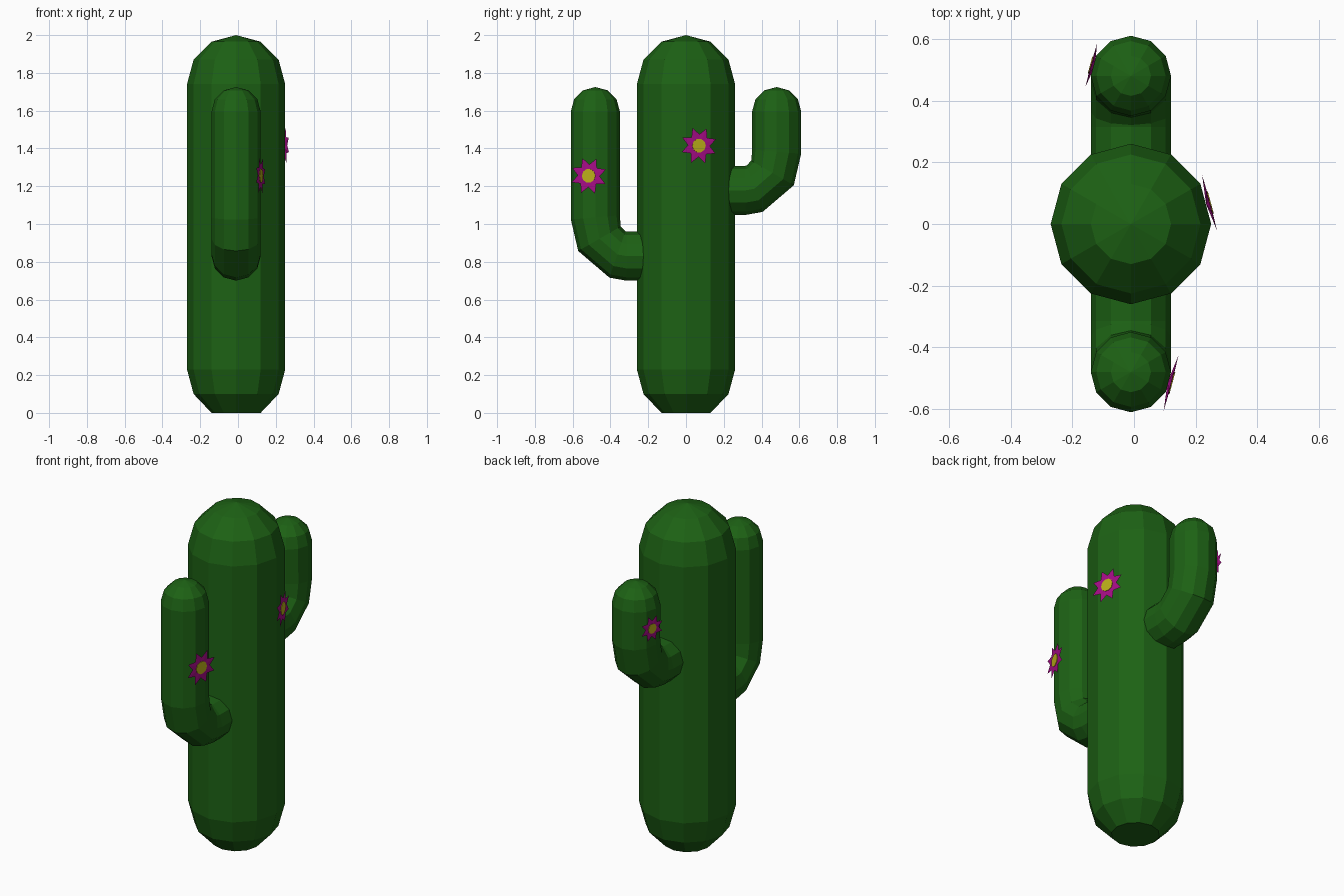
import bpy, bmesh
from math import sin, cos, pi, radians
from mathutils import Vector

if "Cube" in bpy.data.objects:
    bpy.data.objects.remove(bpy.data.objects["Cube"])

CX = -0.01   # trunk axis sits slightly left of the overall centre
SIDES = 12


def material(name, rgb):
    m = bpy.data.materials.new(name)
    m.diffuse_color = (*rgb, 1)
    m.use_nodes = True
    m.node_tree.nodes["Principled BSDF"].inputs["Base Color"].default_value = m.diffuse_color
    return m


GREEN = material("cactus_green", (0.012, 0.12, 0.007))
PINK = material("petal_pink", (0.38, 0.004, 0.24))
YELLOW = material("flower_yellow", (0.5, 0.43, 0.01))


def finish(name, bm, mats):
    bmesh.ops.recalc_face_normals(bm, faces=bm.faces)
    me = bpy.data.meshes.new(name)
    bm.to_mesh(me)
    bm.free()
    for m in mats:
        me.materials.append(m)
    ob = bpy.data.objects.new(name, me)
    bpy.context.collection.objects.link(ob)
    return ob


def tube(name, rings, tip):
    """Loft 12-sided rings (y, z, tilt in degrees, radius) and close at a tip."""
    bm = bmesh.new()
    loops = []
    for y, z, tilt, r in rings:
        t = radians(tilt)
        loop = []
        for i in range(SIDES):
            a = 2 * pi * i / SIDES
            u, v = r * cos(a), r * sin(a)
            loop.append(bm.verts.new((CX + u, y - v * sin(t), z + v * cos(t))))
        loops.append(loop)
    for a, b in zip(loops, loops[1:]):
        for i in range(SIDES):
            j = (i + 1) % SIDES
            bm.faces.new((a[i], a[j], b[j], b[i]))
    bm.faces.new(loops[0])
    top = bm.verts.new(tip)
    for i in range(SIDES):
        bm.faces.new((loops[-1][i], loops[-1][(i + 1) % SIDES], top))
    return finish(name, bm, [GREEN])


# Trunk: rounded column cut flat at the ground
trunk = [(0, 0.13), (0.1, 0.225), (0.23, 0.26), (1.74, 0.26), (1.87, 0.225), (1.965, 0.13)]
tube("trunk", [(0, z, 90, r) for z, r in trunk], (CX, 0, 2.0))


# Arms: horizontal stub, elbow, upright and domed tip
def arm(name, side, z0):
    R = 0.13
    elbow = [(0.12, 0, 0), (0.315, 0, 0), (0.363, 0.009, 19), (0.458, 0.092, 60), (0.48, 0.205, 85)]
    rings = [(side * y, z0 + z, side * t, R) for y, z, t in elbow]
    for a in (0, 30, 60):
        rings.append((side * 0.48, 1.595 + R * sin(radians(a)), side * 90, R * cos(radians(a))))
    tube(name, rings, (CX, side * 0.48, 1.725))


arm("upper_arm", 1, 1.178)
arm("lower_arm", -1, 0.83)


# Flowers: eight-pointed star with a shallow back and a yellow disc
def flower(name, centre, normal, radius):
    n = Vector(normal).normalized()
    up = Vector((0, 0, 1))
    side = up.cross(n)
    c = Vector(centre)

    def ring(bm, count, radii, off, phase):
        out = []
        for i in range(count):
            a = 2 * pi * i / count + phase
            r = radii[i % len(radii)]
            out.append(bm.verts.new(c + n * off + side * r * cos(a) + up * r * sin(a)))
        return out

    bm = bmesh.new()
    star = ring(bm, 16, (radius, radius * 0.6), 0, radians(20))
    front = bm.verts.new(c + n * 0.002)
    back = bm.verts.new(c - n * 0.012)
    for i in range(16):
        j = (i + 1) % 16
        bm.faces.new((star[i], star[j], front))
        bm.faces.new((star[j], star[i], back))
    base = ring(bm, 10, (radius * 0.37,), -0.002, 0)
    disc = ring(bm, 10, (radius * 0.37,), 0.004, 0)
    faces = [bm.faces.new(disc), bm.faces.new(base[::-1])]
    for i in range(10):
        j = (i + 1) % 10
        faces.append(bm.faces.new((base[i], base[j], disc[j], disc[i])))
    for f in faces:
        f.material_index = 1
    finish(name, bm, [PINK, YELLOW])


C, S = cos(radians(15)), sin(radians(15))
flower("trunk_flower", (CX + 0.264 * C, 0.264 * S, 1.415), (C, S, 0), 0.1)
flower("lower_arm_flower", (CX + 0.135 * C, -0.48 - 0.135 * S, 1.255), (C, -S, 0), 0.1)
flower("upper_arm_flower", (CX - 0.133 * C, 0.48 + 0.133 * S, 1.49), (-C, S, 0), 0.077)
